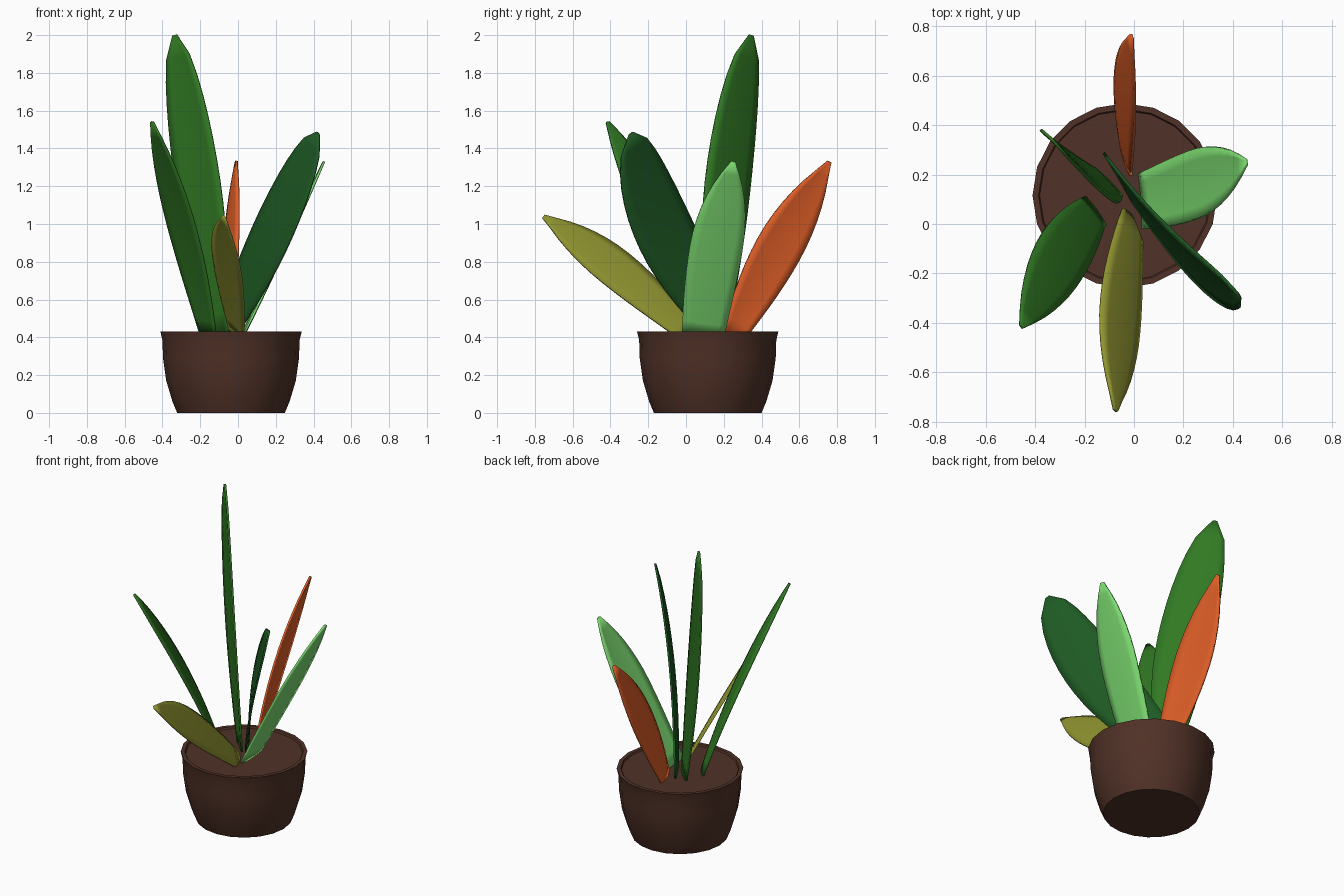
import bpy, math
from mathutils import Vector

if "Cube" in bpy.data.objects:
    bpy.data.objects.remove(bpy.data.objects["Cube"])


def make_object(name, verts, faces, colour):
    mesh = bpy.data.meshes.new(name)
    mesh.from_pydata(verts, [], faces)
    mesh.update()
    obj = bpy.data.objects.new(name, mesh)
    bpy.context.collection.objects.link(obj)
    mat = bpy.data.materials.new(name + "_colour")
    mat.diffuse_color = (*colour, 1)
    mat.use_nodes = True
    mat.node_tree.nodes["Principled BSDF"].inputs["Base Color"].default_value = mat.diffuse_color
    mesh.materials.append(mat)
    bpy.ops.object.select_all(action='DESELECT')
    obj.select_set(True)
    bpy.context.view_layer.objects.active = obj
    bpy.ops.object.shade_smooth_by_angle(angle=math.radians(35))
    return obj


# Pot: lathed profile with a small flared lip and flat soil
def pot(cx, cy, sides=20):
    profile = [(0.285, 0), (0.31, 0.06), (0.343, 0.17), (0.36, 0.29),
               (0.363, 0.385), (0.374, 0.43), (0.35, 0.43), (0.345, 0.42)]
    verts = [(cx + r * math.cos(2 * math.pi * i / sides),
              cy + r * math.sin(2 * math.pi * i / sides), z)
             for r, z in profile for i in range(sides)]
    faces = [(k * sides + i, k * sides + (i + 1) % sides,
              (k + 1) * sides + (i + 1) % sides, (k + 1) * sides + i)
             for k in range(len(profile) - 1) for i in range(sides)]
    faces.append(tuple(reversed(range(sides))))
    faces.append(tuple(range((len(profile) - 1) * sides, len(profile) * sides)))
    make_object("pot", verts, faces, (0.08, 0.031, 0.02))


# Leaf: thin blade swept along a curve through base, mid and tip
def leaf(name, base, mid, tip, side, half, foot, taper, colour, rows=14, cols=6):
    base, mid, tip, side = map(Vector, (base, mid, tip, side))
    ctrl = 2 * mid - (base + tip) / 2
    axis = (tip - base).normalized()
    side = (side - axis * side.dot(axis)).normalized()
    normal = axis.cross(side)
    verts = []
    for r in range(rows + 1):
        t = r / rows
        p = base * (1 - t) ** 2 + ctrl * 2 * t * (1 - t) + tip * t * t
        if t < 0.5:
            w = foot + (1 - foot) * math.sin(math.pi * t)
        else:
            w = max(0.08, (1 - (2 * t - 1) ** 2) ** taper)
        for c in range(cols + 1):
            s = 2 * c / cols - 1
            verts.append(p + side * (s * w * half) + normal * (0.008 * w * s * s))
    n = cols + 1
    faces = [(r * n + c, r * n + c + 1, (r + 1) * n + c + 1, (r + 1) * n + c)
             for r in range(rows) for c in range(cols)]
    obj = make_object(name, verts, faces, colour)
    thick = obj.modifiers.new("thickness", 'SOLIDIFY')
    thick.thickness = 0.012
    thick.offset = 0


pot(-0.037, 0.115)

GREEN = (0.03, 0.19, 0.017)
leaf("tall_leaf", (-0.1, 0.17, 0.41), (-0.205, 0.225, 1.2), (-0.335, 0.345, 2.0),
     (-0.7, 0.71, 0), 0.165, 0.45, 0.5, GREEN)
leaf("dark_leaf", (-0.08, 0.22, 0.41), (0.19, -0.11, 0.96), (0.425, -0.29, 1.48),
     (-0.55, 0.82, 0), 0.175, 0.55, 0.5, (0.013, 0.1, 0.017))
leaf("left_leaf", (-0.155, 0.06, 0.41), (-0.29, -0.13, 0.98), (-0.455, -0.415, 1.54),
     (-0.57, 0.82, 0), 0.125, 0.55, 0.8, GREEN)
leaf("light_leaf", (0.03, 0.09, 0.41), (0.25, 0.16, 0.87), (0.455, 0.25, 1.33),
     (-0.05, 1, 0), 0.14, 0.8, 0.8, (0.21, 0.73, 0.17))
leaf("olive_leaf", (-0.005, 0.03, 0.41), (-0.05, -0.37, 0.77), (-0.075, -0.755, 1.04),
     (-0.6, 0.54, 0.59), 0.128, 0.5, 0.95, (0.28, 0.3, 0.03))
leaf("orange_leaf", (-0.035, 0.25, 0.41), (-0.045, 0.49, 0.87), (-0.01, 0.76, 1.33),
     (0.3, -0.83, 0.48), 0.13, 0.5, 0.9, (0.75, 0.115, 0.021))
